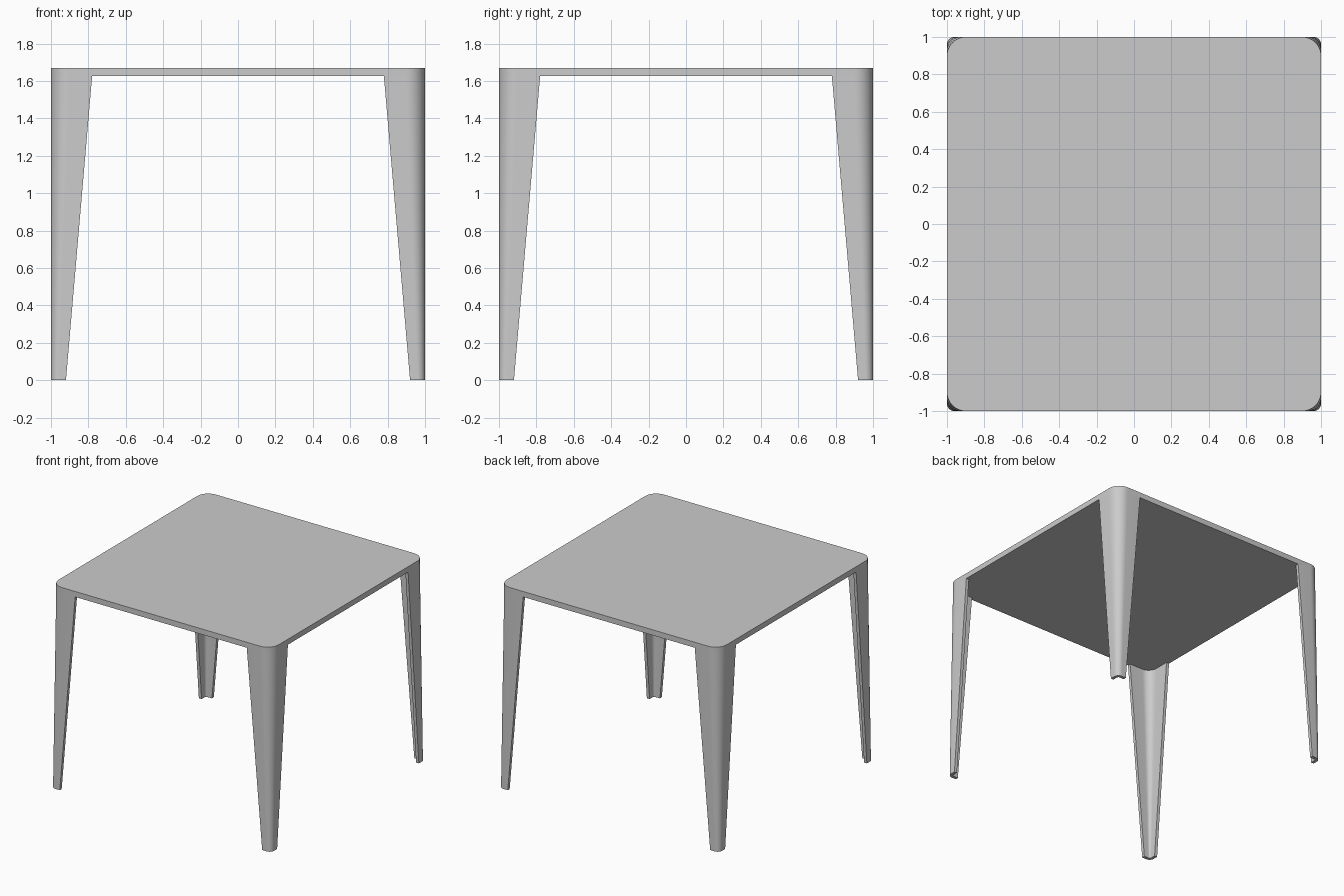
import bpy, bmesh, math

if "Cube" in bpy.data.objects:
    bpy.data.objects.remove(bpy.data.objects["Cube"])

HEIGHT, UNDER = 1.67, 1.625
R_TOP, R_FOOT = 0.10, 0.04      # corner radius at tabletop and at foot
W_TOP, W_FOOT = 0.22, 0.08      # leg flange width at tabletop and at foot
SHEET, STEPS = 0.025, 10


def arc(radius, inset=0.0):
    """Rounded +x +y corner, from the +x side round to the +y side."""
    c, r = 1 - radius, radius - inset
    return [(c + r * math.cos(a), c + r * math.sin(a))
            for a in (math.pi / 2 * i / STEPS for i in range(STEPS + 1))]


def section(radius, width):
    """Closed bent-sheet cross-section of a leg."""
    e, i = 1 - width, 1 - SHEET
    outer = [(1, e)] + arc(radius) + [(e, 1)]
    inner = [(i, e)] + arc(radius, SHEET) + [(e, i)]
    return outer + inner[::-1]


def loft(name, low, high, z0, z1, sx=1, sy=1):
    """Solid between two outlines with matching points."""
    bm = bmesh.new()
    a = [bm.verts.new((x * sx, y * sy, z0)) for x, y in low]
    b = [bm.verts.new((x * sx, y * sy, z1)) for x, y in high]
    n = len(a)
    for i in range(n):
        j = (i + 1) % n
        bm.faces.new((a[i], a[j], b[j], b[i]))
    bm.faces.new(a[::-1])
    bm.faces.new(b)
    bmesh.ops.recalc_face_normals(bm, faces=bm.faces)
    mesh = bpy.data.meshes.new(name)
    bm.to_mesh(mesh)
    bm.free()
    obj = bpy.data.objects.new(name, mesh)
    bpy.context.collection.objects.link(obj)
    bpy.ops.object.select_all(action='DESELECT')
    obj.select_set(True)
    bpy.context.view_layer.objects.active = obj
    bpy.ops.object.shade_smooth_by_angle(angle=math.radians(30))
    return obj


# Tabletop: square slab with rounded corners
outline = []
corner = arc(R_TOP)
for k in range(4):
    outline += corner
    corner = [(-y, x) for x, y in corner]
loft("tabletop", outline, outline, UNDER, HEIGHT)

# Legs: tapered bent sheets wrapping each corner
for side, sx in (("left", -1), ("right", 1)):
    for end, sy in (("front", -1), ("back", 1)):
        loft(f"{end}_{side}_leg", section(R_FOOT, W_FOOT),
             section(R_TOP, W_TOP), 0, UNDER, sx, sy)
